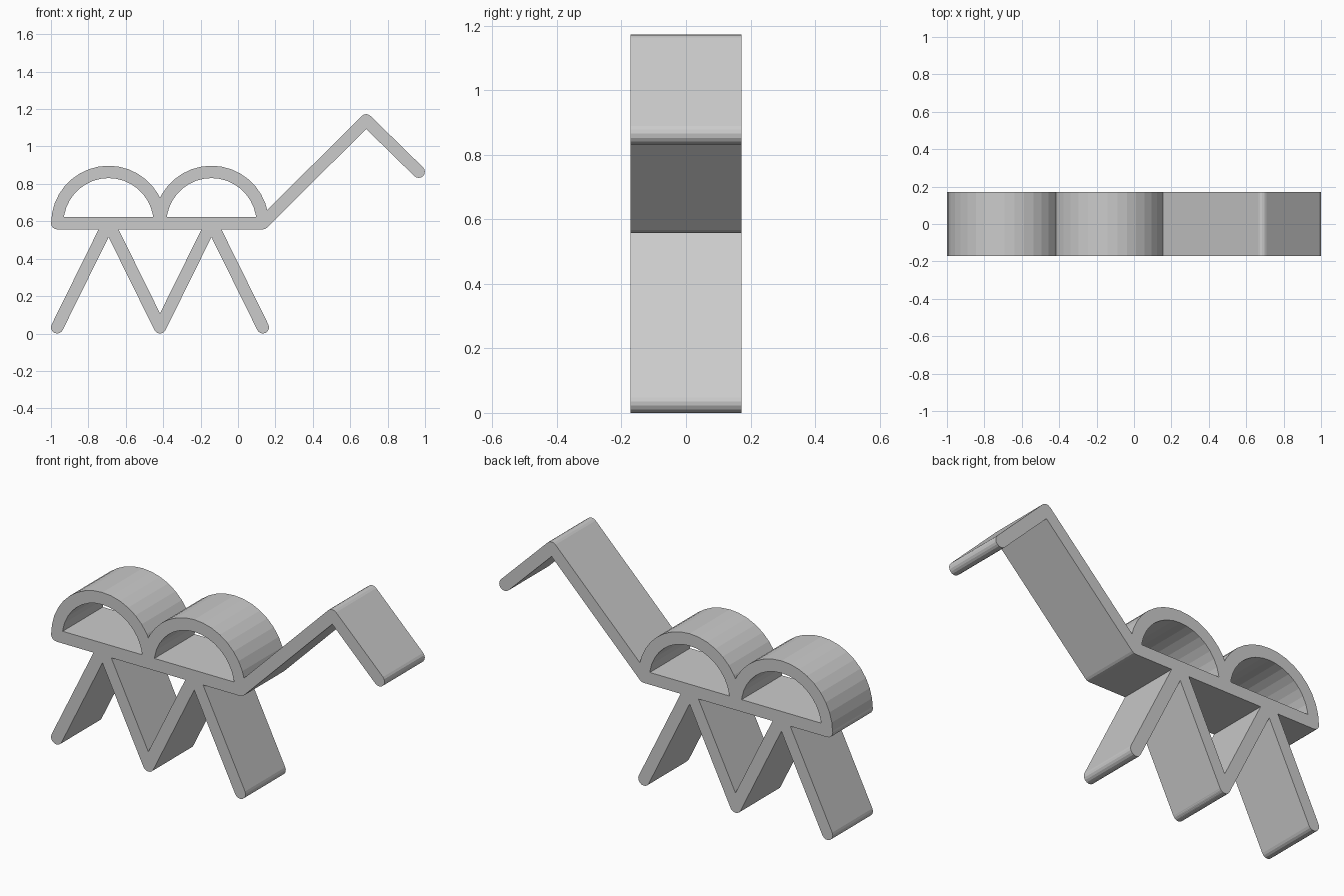
import bpy
from math import pi, cos, sin, atan2
from mathutils import Vector
from mathutils.geometry import delaunay_2d_cdt

cube = bpy.data.objects.get("Cube")
if cube:
    bpy.data.objects.remove(cube, do_unlink=True)

RADIUS = 0.033      # half the wall thickness
DEPTH = 0.344       # width across y
BODY_Z = 0.59
HUMPS = (-0.692, -0.142)
HUMP_RADIUS = 0.274


def arc(centre, radius, start, end, steps):
    """Points along an arc in the x-z profile plane."""
    return [Vector((centre[0] + radius * cos(start + (end - start) * i / steps),
                    centre[1] + radius * sin(start + (end - start) * i / steps)))
            for i in range(steps + 1)]


def bar(a, b):
    """Counter-clockwise bar with rounded ends."""
    t = atan2(b[1] - a[1], b[0] - a[0])
    return (arc(b, RADIUS, t - pi / 2, t + pi / 2, 8)
            + arc(a, RADIUS, t + pi / 2, t + 3 * pi / 2, 8))


def arch(centre):
    """Counter-clockwise half ring."""
    return (arc(centre, HUMP_RADIUS + RADIUS, 0, pi, 18)
            + arc(centre, HUMP_RADIUS - RADIUS, pi, 0, 18))


def bars(path):
    return [bar(a, b) for a, b in zip(path, path[1:])]


# Profile parts: body bar, zigzag legs, neck with head, two humps
left_end, middle, right_end = -0.967, -0.417, 0.133
foot_z = RADIUS
body = bars([(left_end, BODY_Z), (right_end, BODY_Z)])
legs = bars([(left_end, foot_z), (HUMPS[0], BODY_Z), (middle, foot_z),
             (HUMPS[1], BODY_Z), (right_end, foot_z)])
neck_and_head = bars([(right_end, BODY_Z), (0.685, 1.14), (0.966, 0.865)])
humps = [arch((x, BODY_Z)) for x in HUMPS]

# Merge the overlapping profiles into one flat sheet
points, loops = [], []
for loop in body + legs + neck_and_head + humps:
    loops.append(list(range(len(points), len(points) + len(loop))))
    points += loop
verts, _, faces, _, _, sources = delaunay_2d_cdt(points, [], loops, 0, 1e-5)
sheet = [f for f, src in zip(faces, sources) if src]

mesh = bpy.data.meshes.new("camel_frame")
mesh.from_pydata([(v.x, 0, v.y) for v in verts], [], sheet)
mesh.update()
camel = bpy.data.objects.new("camel_frame", mesh)
bpy.context.collection.objects.link(camel)

# Give the sheet its width
solid = camel.modifiers.new("width", "SOLIDIFY")
solid.thickness = DEPTH
solid.offset = 0

# Plain grey
grey = bpy.data.materials.new("light_grey")
grey.use_nodes = True
colour = (0.6, 0.6, 0.6, 1)
grey.diffuse_color = colour
grey.node_tree.nodes["Principled BSDF"].inputs["Base Color"].default_value = colour
mesh.materials.append(grey)
